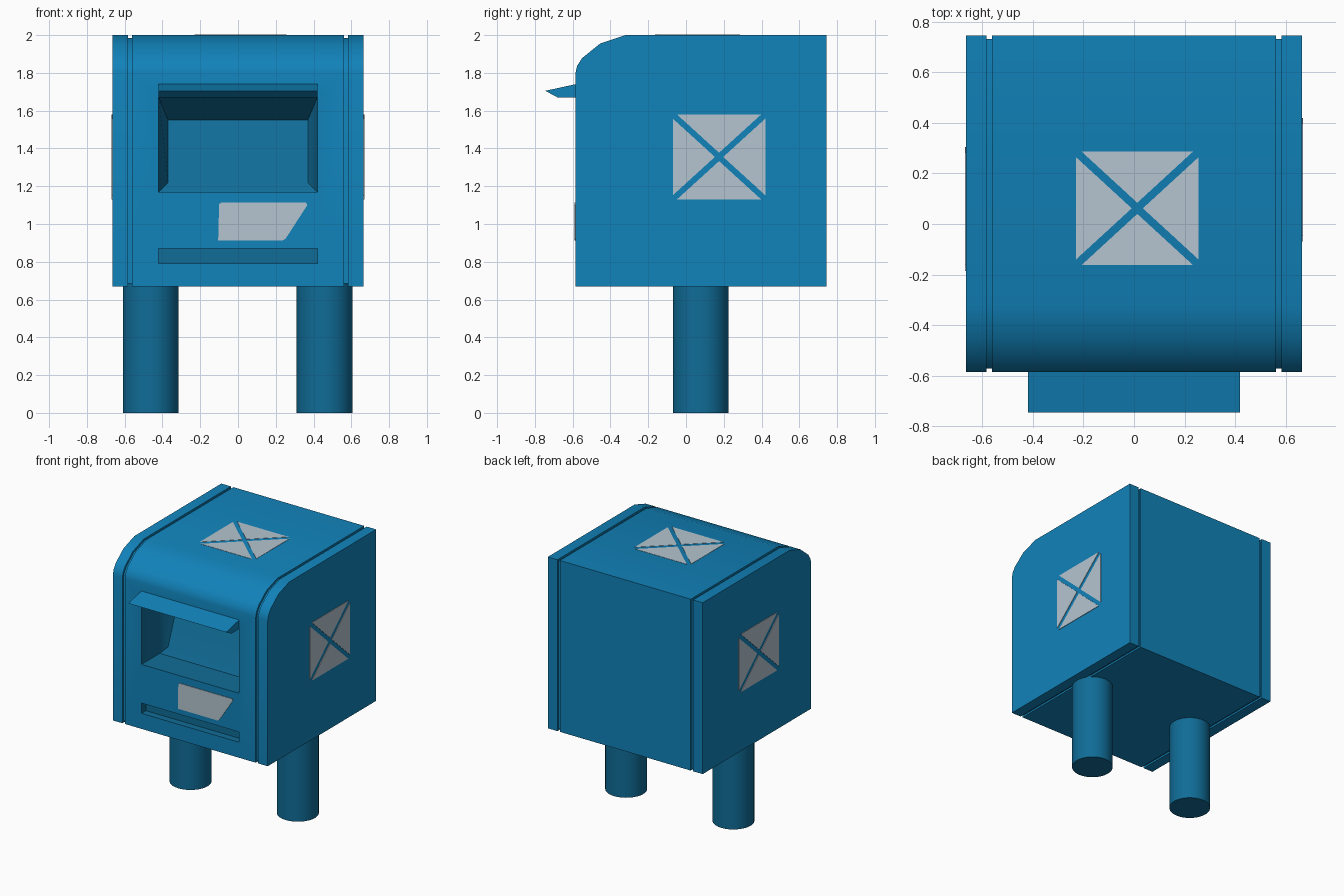
import bpy, bmesh, math
from mathutils import Vector

if "Cube" in bpy.data.objects:
    bpy.data.objects.remove(bpy.data.objects["Cube"])


def material(name, rgb):
    m = bpy.data.materials.new(name)
    m.diffuse_color = (*rgb, 1)
    m.use_nodes = True
    m.node_tree.nodes["Principled BSDF"].inputs["Base Color"].default_value = m.diffuse_color
    return m


BLUE = material("mailbox blue", (0.0056, 0.225, 0.49))
DARK = material("deep blue", (0.005, 0.15, 0.31))
GREY = material("pale grey", (0.46, 0.56, 0.63))


def make(name, verts, faces, mats, index=0):
    me = bpy.data.meshes.new(name)
    me.from_pydata(verts, [], faces)
    for m in mats:
        me.materials.append(m)
    bm = bmesh.new()
    bm.from_mesh(me)
    bmesh.ops.recalc_face_normals(bm, faces=bm.faces)
    for f in bm.faces:
        f.material_index = index
    bm.to_mesh(me)
    bm.free()
    ob = bpy.data.objects.new(name, me)
    bpy.context.collection.objects.link(ob)
    return ob


def loft(name, rings, mats, index=0):
    """Closed solid through equal-length rings of points."""
    n = len(rings[0])
    verts = [p for r in rings for p in r]
    faces = [tuple(range(n)), tuple(range(n * (len(rings) - 1), n * len(rings)))]
    for k in range(len(rings) - 1):
        a, b = k * n, (k + 1) * n
        faces += [(a + i, a + (i + 1) % n, b + (i + 1) % n, b + i) for i in range(n)]
    return make(name, verts, faces, mats, index)


def slab(name, profile, x0, x1, mats):
    return loft(name, [[(x, y, z) for y, z in profile] for x in (x0, x1)], mats)


def smooth(ob, deg=35):
    bpy.ops.object.select_all(action='DESELECT')
    ob.select_set(True)
    bpy.context.view_layer.objects.active = ob
    bpy.ops.object.shade_smooth_by_angle(angle=math.radians(deg))


# body side profile (y, z), and a slightly shrunken one for the grooves
FRONT = -0.585
profile = [(0.745, 0.67), (0.745, 2.0), (-0.32, 2.0), (-0.455, 1.955),
           (-0.55, 1.878), (-0.576, 1.838), (FRONT, 1.80), (FRONT, 0.67)]
k = 1 - 0.014 / 0.665
inner = [(0.08 + (y - 0.08) * k, 1.335 + (z - 1.335) * k) for y, z in profile]

# end caps and groove strips
for side, s in (("left", -1), ("right", 1)):
    smooth(slab(side + "_end_cap", profile, s * 0.583, s * 0.665, [BLUE]))
    smooth(slab(side + "_groove", inner, s * 0.555, s * 0.59, [BLUE]))

# central body with letter opening and lower slot
body = slab("central_body", profile, -0.562, 0.562, [BLUE, DARK])


def rect(hw, y0, y1, z0, z1):
    return [(-hw, y0, z0), (hw, y0, z0), (hw, y1, z1), (-hw, y1, z1)]


cutters = [
    loft("opening_cutter", [rect(0.42, -0.7, -0.7, 1.17, 1.67),
                            rect(0.42, -0.36, -0.36, 1.17, 1.67),
                            rect(0.37, -0.33, -0.20, 1.22, 1.55)], [BLUE, DARK], 1),
    loft("slot_cutter", [rect(0.42, -0.7, -0.7, 0.79, 0.87),
                         rect(0.42, -0.53, -0.53, 0.79, 0.87)], [BLUE, DARK], 1)]
bpy.context.view_layer.objects.active = body
for c in cutters:
    mod = body.modifiers.new("cut", 'BOOLEAN')
    mod.operation = 'DIFFERENCE'
    mod.solver = 'EXACT'
    mod.object = c
    bpy.ops.object.modifier_apply(modifier=mod.name)
for c in cutters:
    bpy.data.objects.remove(c)
smooth(body)

# hood over the letter opening
slab("opening_hood", [(FRONT + 0.005, 1.74), (FRONT, 1.74), (-0.745, 1.705),
                      (-0.68, 1.67), (FRONT + 0.005, 1.67)], -0.42, 0.42, [BLUE])

# front label plate
label = [(-0.105, 0.912), (0.235, 0.912), (0.252, 0.922), (0.367, 1.1),
         (0.36, 1.113), (-0.09, 1.113), (-0.1, 1.105)]
loft("front_label", [[(x, y, z) for x, z in label] for y in (FRONT + 0.003, FRONT - 0.004)], [GREY])


# crossed panels: four thin triangles split by a diagonal cross
def crossed_panel(name, centre, u, v, n, hu, hv):
    centre, u, v, n = map(Vector, (centre, u, v, n))
    g = 0.022
    verts, faces = [], []
    for p, q, hp, hq in ((u, v, hu, hv), (v, u, hv, hu)):
        for s in (-1, 1):
            tri = [centre + s * p * g,
                   centre + s * p * hp + q * (hq - g),
                   centre + s * p * hp - q * (hq - g)]
            b = len(verts)
            verts += [t - n * 0.003 for t in tri] + [t + n * 0.004 for t in tri]
            faces += [(b, b + 1, b + 2), (b + 3, b + 4, b + 5)]
            faces += [(b + i, b + (i + 1) % 3, b + 3 + (i + 1) % 3, b + 3 + i) for i in range(3)]
    make(name, verts, faces, [GREY])


X, Y, Z = (1, 0, 0), (0, 1, 0), (0, 0, 1)
crossed_panel("right_panel", (0.665, 0.175, 1.355), Y, Z, X, 0.245, 0.225)
crossed_panel("left_panel", (-0.665, 0.06, 1.355), Y, Z, (-1, 0, 0), 0.245, 0.225)
crossed_panel("top_panel", (0.013, 0.062, 1.998), X, Y, Z, 0.243, 0.225)

# legs
for side, x in (("left", -0.462), ("right", 0.459)):
    ring = [(x + 0.148 * math.cos(i * math.tau / 32), 0.078 + 0.148 * math.sin(i * math.tau / 32))
            for i in range(32)]
    smooth(loft(side + "_leg", [[(a, b, z) for a, b in ring] for z in (0, 0.69)], [DARK]))
